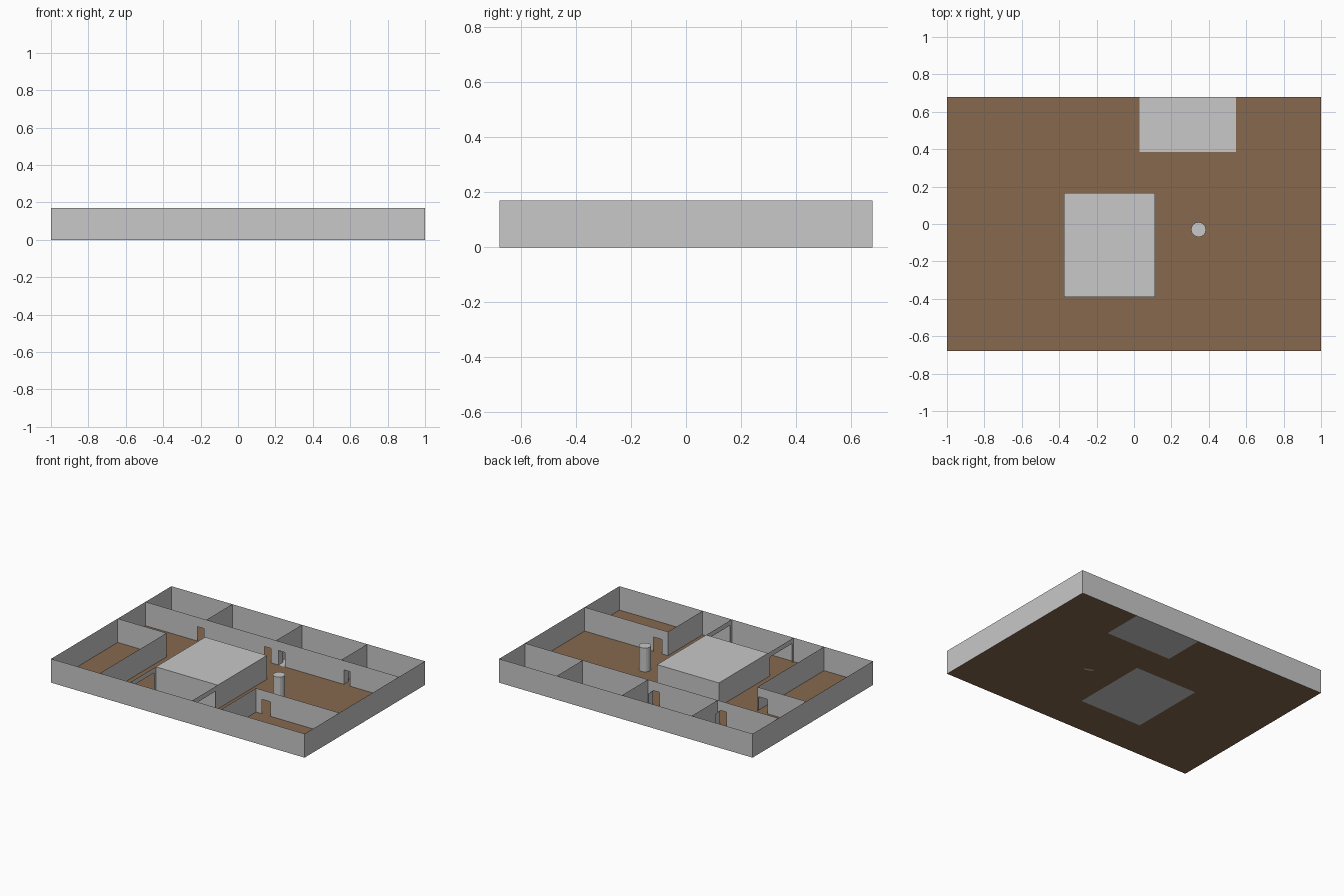
import bpy, bmesh, math

if "Cube" in bpy.data.objects:
    bpy.data.objects.remove(bpy.data.objects["Cube"])

H = 0.17                       # wall height
X, Y0, Y1 = 1.0, -0.678, 0.678  # outer footprint


def material(name, color):
    m = bpy.data.materials.new(name)
    m.diffuse_color = (*color, 1)
    m.use_nodes = True
    m.node_tree.nodes["Principled BSDF"].inputs["Base Color"].default_value = m.diffuse_color
    return m


GREY = material("plaster_grey", (0.58, 0.58, 0.58))
BROWN = material("wood_brown", (0.24, 0.14, 0.077))


def make(name, bm, *mats):
    bmesh.ops.remove_doubles(bm, verts=bm.verts, dist=1e-5)
    me = bpy.data.meshes.new(name)
    bm.to_mesh(me)
    bm.free()
    ob = bpy.data.objects.new(name, me)
    for m in mats:
        me.materials.append(m)
    bpy.context.collection.objects.link(ob)
    return ob


def quad(bm, pts):
    return bm.faces.new([bm.verts.new(p) for p in pts])


def wall(name, a, b, openings=()):
    """Thin wall from a to b; openings are (start, end, top) distances from a."""
    bm = bmesh.new()
    length = math.dist(a, b)
    dx, dy = (b[0] - a[0]) / length, (b[1] - a[1]) / length

    def panel(s, e, z0, z1):
        p = [(a[0] + dx * t, a[1] + dy * t) for t in (s, e)]
        quad(bm, [(*p[0], z0), (*p[1], z0), (*p[1], z1), (*p[0], z1)])

    pos = 0
    for s, e, top in openings:
        panel(pos, s, 0, H)
        panel(s, e, top, H)
        pos = e
    panel(pos, length, 0, H)
    return make(name, bm, GREY)


def door(name, x, y, depth):
    """Open door leaf standing square to its wall."""
    bm = bmesh.new()
    quad(bm, [(x, y, 0), (x, y + depth, 0), (x, y + depth, 0.1), (x, y, 0.1)])
    make(name, bm, GREY)


# Floor: grid of tiles, grey in the back room, left out below the block
BX0, BX1, BY0, BY1 = -0.375, 0.113, -0.39, 0.165
RX0, RX1, RY = 0.03, 0.545, 0.386
xs = [-X, BX0, RX0, BX1, RX1, X]
ys = [Y0, BY0, BY1, RY, Y1]
bm = bmesh.new()
for x0, x1 in zip(xs, xs[1:]):
    for y0, y1 in zip(ys, ys[1:]):
        cx, cy = (x0 + x1) / 2, (y0 + y1) / 2
        if BX0 < cx < BX1 and BY0 < cy < BY1:
            continue
        f = quad(bm, [(x0, y0, 0), (x1, y0, 0), (x1, y1, 0), (x0, y1, 0)])
        f.material_index = int(RX0 < cx < RX1 and cy > RY)
make("floor", bm, BROWN, GREY)

# Outer walls
corners = [(-X, Y0), (X, Y0), (X, Y1), (-X, Y1)]
for i, n in enumerate(("front", "right", "back", "left")):
    wall(n + "_outer_wall", corners[i], corners[(i + 1) % 4])

# Long corridor wall with four doorways, and the back room partitions
doors = [-0.59, -0.06, 0.05, 0.565]
wall("corridor_wall", (-X, RY), (X, RY), [(d + X, d + X + 0.05, 0.103) for d in doors])
for i, x in enumerate((-0.52, RX0, RX1)):
    wall(f"back_partition_{i}", (x, RY), (x, Y1))
for i, (d, hinge) in enumerate(zip(doors, (0.05, 0.05, 0, 0))):
    door(f"corridor_door_{i}", d + hinge, RY, 0.05)

# Front left room
wall("left_room_side", (-0.615, Y0), (-0.615, 0.073))
wall("left_room_end", (-X, 0.073), (-0.615, 0.073), [(0.305, 0.375, 0.103)])

# Front right room
wall("right_room_side", (0.343, Y0), (0.343, -0.286))
wall("right_room_end", (0.343, -0.286), (X, -0.286), [(0.045, 0.115, 0.103)])

# Wide gateways joining the block to the front wall
for n, x in (("left", BX0), ("right", BX1)):
    wall(n + "_gateway", (x, Y0), (x, BY0), [(0.02, 0.265, 0.135)])

# Central block
bm = bmesh.new()
bmesh.ops.create_cube(bm, size=1)
for v in bm.verts:
    v.co = (BX1 if v.co.x > 0 else BX0, BY1 if v.co.y > 0 else BY0, H if v.co.z > 0 else 0)
make("central_block", bm, GREY)

# Round column
bm = bmesh.new()
bmesh.ops.create_cone(bm, cap_ends=True, segments=16, radius1=0.04, radius2=0.04, depth=H)
column = make("column", bm, GREY)
column.location = (0.345, -0.03, H / 2)
